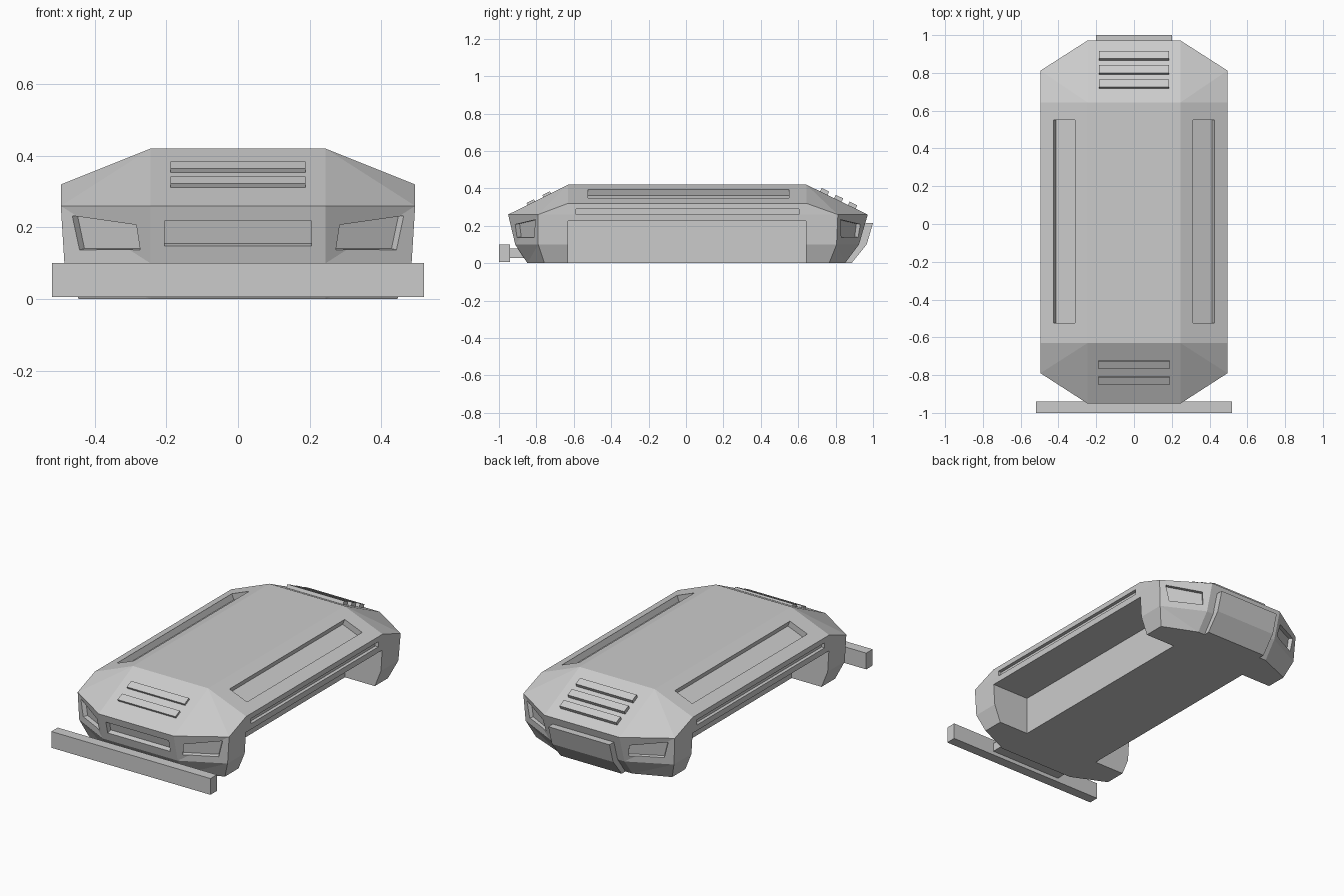
import bpy, bmesh, math
from mathutils import Matrix, Vector

if "Cube" in bpy.data.objects:
    bpy.data.objects.remove(bpy.data.objects["Cube"])


def finish(name, bm):
    bmesh.ops.recalc_face_normals(bm, faces=bm.faces)
    me = bpy.data.meshes.new(name)
    bm.to_mesh(me)
    bm.free()
    ob = bpy.data.objects.new(name, me)
    bpy.context.scene.collection.objects.link(ob)
    return ob


def add_box(bm, center, size, rot=0, axis='X'):
    m = Matrix.Translation(center) @ Matrix.Rotation(rot, 4, axis) @ Matrix.Diagonal((*size, 1))
    bmesh.ops.create_cube(bm, size=1, matrix=m)


def add_prism(bm, a, b):
    # solid between two matching outlines
    va, vb = [bm.verts.new(p) for p in a], [bm.verts.new(p) for p in b]
    n = len(va)
    bm.faces.new(va)
    bm.faces.new(vb[::-1])
    for i in range(n):
        j = (i + 1) % n
        bm.faces.new((va[i], vb[i], vb[j], va[j]))


def box(name, center, size, rot=0):
    bm = bmesh.new()
    add_box(bm, center, size, rot)
    return finish(name, bm)


# Body shell: stacked octagonal rings
# (centre z, side z, centre x, side x, front y, front corner y, rear corner y, rear y)
RINGS = [
    (0.0, 0.0, 0.245, 0.445, -0.848, -0.757, 0.765, 0.85),
    (0.10, 0.10, 0.245, 0.485, -0.913, -0.79, 0.805, 0.925),
    (0.26, 0.26, 0.245, 0.495, -0.951, -0.79, 0.812, 0.972),
    (0.42, 0.32, 0.245, 0.495, -0.63, -0.63, 0.643, 0.643),
]
bm = bmesh.new()
rings = []
for zc, zs, c, s, f, fc, rc, r in RINGS:
    pts = [(c, f, zc), (s, fc, zs), (s, rc, zs), (c, r, zc),
           (-c, r, zc), (-s, rc, zs), (-s, fc, zs), (-c, f, zc)]
    rings.append([bm.verts.new(p) for p in pts])
for lo, hi in zip(rings, rings[1:]):
    for i in range(8):
        j = (i + 1) % 8
        bm.faces.new((lo[i], lo[j], hi[j], hi[i]))
t = rings[-1]
bm.faces.new(rings[0][::-1])
for idx in ((0, 1, 2, 3), (4, 5, 6, 7), (7, 0, 3, 4)):
    bm.faces.new([t[i] for i in idx])
bmesh.ops.triangulate(bm, faces=[f for f in bm.faces if len(f.verts) == 4])
body = finish("body_shell", bm)

# Cutters: track wells, roof channels, side grooves, lamps, grille
bm = bmesh.new()
roof_tilt = math.atan(0.10 / 0.25)
LAMP = [(0.465, 0.232), (0.285, 0.207), (0.275, 0.137), (0.445, 0.137)]
for s in (1, -1):
    add_box(bm, (s * 0.45, 0.006, 0.0625), (0.40, 1.272, 0.325))
    add_box(bm, (s * 0.369, 0.013, 0.3704), (0.123, 1.075, 0.07), s * roof_tilt, 'Y')
    add_box(bm, (s * 0.505, 0.008, 0.275), (0.06, 1.19, 0.03))
    for e, mid, corner in ((-1, 0.951, 0.79), (1, 0.972, 0.812)):
        n = Vector((s * 0.54, e * 0.83, -0.12))
        outline = []
        for x, z in LAMP:
            u = (x - 0.245) / 0.25
            y = mid + (corner - mid) * u - (0.26 - z) * 0.24 * (1 - u)
            outline.append(Vector((s * x, e * y, z)))
        add_prism(bm, [p + n * 0.05 for p in outline], [p - n * 0.03 for p in outline])
add_box(bm, (0, -0.933, 0.183), (0.41, 0.06, 0.072), math.atan(0.24))
cutter = finish("recess_cutter", bm)
cutter.hide_render = True

mod = body.modifiers.new("recesses", 'BOOLEAN')
mod.operation = 'DIFFERENCE'
mod.solver = 'EXACT'
mod.object = cutter
bpy.context.view_layer.objects.active = body
bpy.ops.object.modifier_apply(modifier=mod.name)
bpy.data.objects.remove(cutter)

# Raised vent slats on the front and rear slopes
front_tilt = math.atan(0.16 / 0.321)
rear_tilt = math.atan(0.16 / 0.329)
for i, y in enumerate((-0.743, -0.828)):
    z = 0.42 - (-0.63 - y) * math.tan(front_tilt)
    box(f"front_vent_slat_{i + 1}", (0, y, z), (0.378, 0.045, 0.024), front_tilt)
for i, y in enumerate((0.737, 0.812, 0.887)):
    z = 0.42 - (y - 0.643) * math.tan(rear_tilt)
    box(f"rear_vent_slat_{i + 1}", (0, y, z), (0.37, 0.045, 0.04), -rear_tilt)

# Rear hatch panel following the tail profile
PROFILE = [(0.90, 0.215), (1.0, 0.215), (0.966, 0.10), (0.885, 0.0), (0.80, 0.0), (0.86, 0.10)]
bm = bmesh.new()
add_prism(bm, [(-0.2, y, z) for y, z in PROFILE], [(0.2, y, z) for y, z in PROFILE])
finish("rear_hatch", bm)

# Front bumper bar and its bracket
box("front_bumper", (0, -0.97, 0.053), (1.04, 0.06, 0.096))
box("bumper_bracket", (0, -0.90, 0.053), (0.47, 0.12, 0.05))
